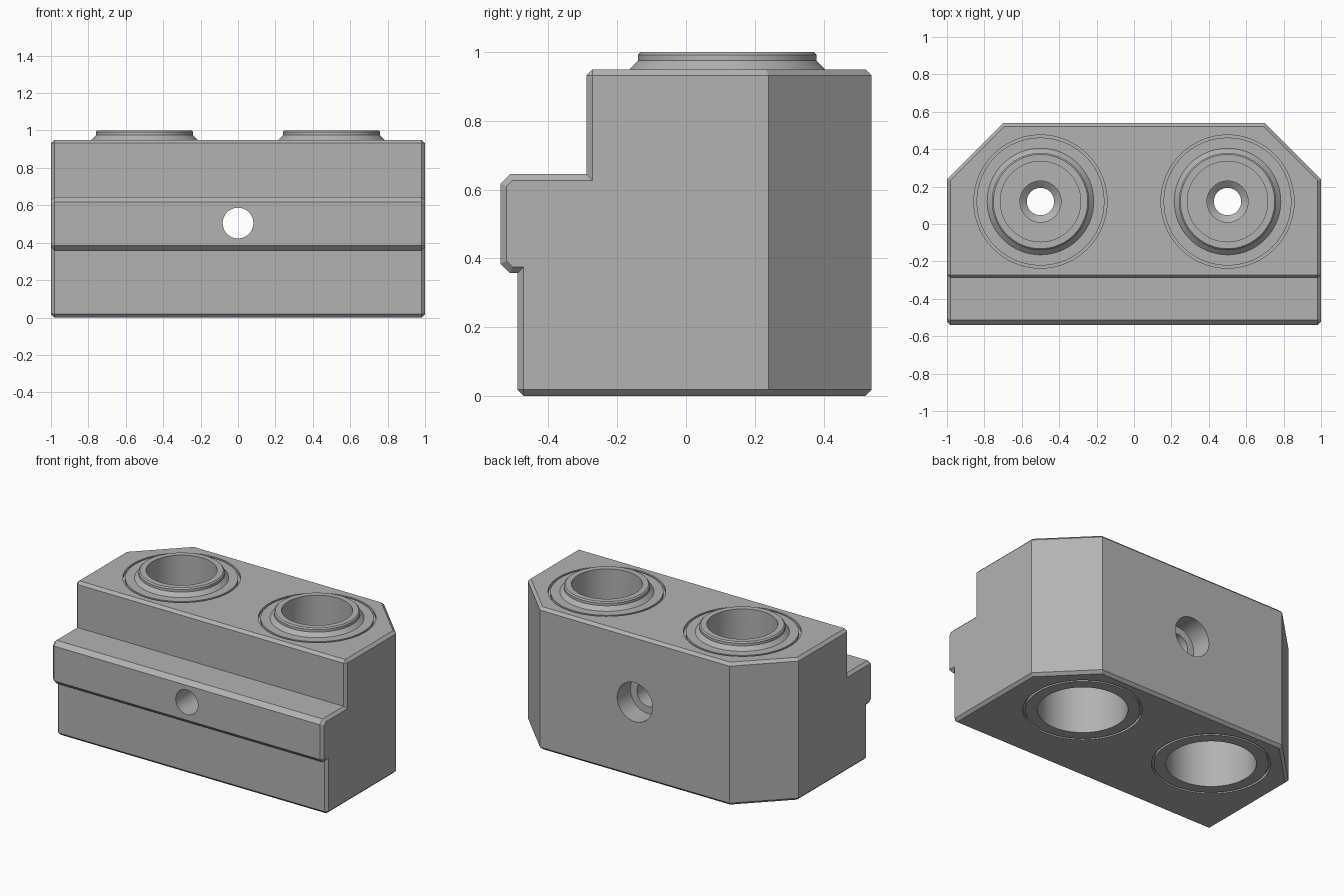
import bpy, bmesh, math
from mathutils import Vector, Matrix

cube = bpy.data.objects.get("Cube")
if cube:
    bpy.data.objects.remove(cube, do_unlink=True)

grey = bpy.data.materials.new("machined grey")
grey.use_nodes = True
colour = (0.45, 0.45, 0.45, 1)
grey.diffuse_color = colour
grey.node_tree.nodes["Principled BSDF"].inputs["Base Color"].default_value = colour

CHAMFER = 0.018
BORES = [(-0.5, 0.12), (0.5, 0.12)]


def make_object(name, bm):
    bmesh.ops.recalc_face_normals(bm, faces=bm.faces)
    mesh = bpy.data.meshes.new(name)
    bm.to_mesh(mesh)
    bm.free()
    mesh.materials.append(grey)
    ob = bpy.data.objects.new(name, mesh)
    bpy.context.collection.objects.link(ob)
    return ob


def lathe(name, profile, matrix, segments=64):
    """Revolve a closed (radius, height) loop into a solid about its axis."""
    bm = bmesh.new()
    verts = [bm.verts.new((r, 0, z)) for r, z in profile]
    edges = [bm.edges.new((a, b)) for a, b in zip(verts, verts[1:] + verts[:1])
             if a.co.x > 0 or b.co.x > 0]
    bmesh.ops.spin(bm, geom=verts + edges, axis=(0, 0, 1), cent=(0, 0, 0),
                   angle=math.tau, steps=segments)
    bmesh.ops.remove_doubles(bm, verts=bm.verts, dist=1e-5)
    bm.transform(matrix)
    return make_object(name, bm)


def combine(target, tool, operation):
    """Apply a boolean and discard the tool."""
    tool.hide_render = True
    mod = target.modifiers.new(operation.title(), "BOOLEAN")
    mod.operation = operation
    mod.solver = "EXACT"
    mod.object = tool
    bpy.context.view_layer.objects.active = target
    bpy.ops.object.modifier_apply(modifier=mod.name)
    bpy.data.objects.remove(tool, do_unlink=True)


# Stepped block: side profile (y, z) extruded along x
profile = [(-0.49, 0), (0.54, 0), (0.54, 0.95), (-0.29, 0.95), (-0.29, 0.645),
           (-0.512, 0.645), (-0.54, 0.617), (-0.54, 0.385), (-0.512, 0.357),
           (-0.49, 0.357)]
bm = bmesh.new()
end = bm.faces.new([bm.verts.new((-1, y, z)) for y, z in profile])
ext = bmesh.ops.extrude_face_region(bm, geom=[end], use_keep_orig=True)
bmesh.ops.translate(bm, vec=(2, 0, 0),
                    verts=[g for g in ext["geom"] if isinstance(g, bmesh.types.BMVert)])
bmesh.ops.recalc_face_normals(bm, faces=bm.faces)

# Slanted back corners
for side in (-1, 1):
    cut = bmesh.ops.bisect_plane(bm, geom=bm.verts[:] + bm.edges[:] + bm.faces[:],
                                 plane_co=(side, 0.24, 0), plane_no=(side, 1, 0),
                                 clear_outer=True)
    rim = [g for g in cut["geom_cut"] if isinstance(g, bmesh.types.BMEdge)]
    bmesh.ops.edgeloop_fill(bm, edges=rim)
bmesh.ops.recalc_face_normals(bm, faces=bm.faces)


# Chamfer end outlines plus the bottom and top rims, leaving back uprights sharp
def wants_chamfer(edge):
    a, b = (v.co for v in edge.verts)
    mid = (a + b) / 2
    upright = abs(a.z - b.z) > 0.1
    if upright and mid.y > 0:
        return False
    on_end = abs(a.x) > 0.999 and abs(a.x - b.x) < 1e-4
    on_rim = not upright and (mid.z < 0.001 or mid.z > 0.949)
    return on_end or on_rim


bmesh.ops.bevel(bm, geom=[e for e in bm.edges if wants_chamfer(e)], offset=CHAMFER,
                offset_type="OFFSET", segments=1, profile=0.5, affect="EDGES",
                clamp_overlap=False)
body = make_object("stepped_block", bm)

for x, y in BORES:
    place = Matrix.Translation((x, y, 0))
    # Raised collar with a flared foot
    combine(body, lathe("collar", [(0, 0.9), (0.285, 0.9), (0.285, 0.95), (0.26, 0.975),
                                   (0.26, 0.992), (0.252, 1), (0, 1)], place), "UNION")
    # Thin sealing grooves on the top and bottom
    for low, high in ((0.93, 1.0), (-0.05, 0.02)):
        combine(body, lathe("groove", [(0.342, low), (0.356, low), (0.356, high),
                                       (0.342, high)], place), "DIFFERENCE")
    # Stepped bore: wide socket below, narrow passage, cup above
    combine(body, lathe("bore", [(0, -0.1), (0.27, -0.1), (0.27, 0.4), (0.073, 0.4),
                                 (0.073, 0.52), (0.11, 0.55), (0.11, 0.6),
                                 (0.215, 0.6), (0.215, 1.1), (0, 1.1)], place), "DIFFERENCE")

# Cross bolt hole with a counterbore at the back
along_y = Matrix.Translation((0, 0, 0.505)) @ Matrix.Rotation(-math.pi / 2, 4, "X")
combine(body, lathe("bolt_hole", [(0, -0.7), (0.082, -0.7), (0.082, 0.4), (0.13, 0.4),
                                  (0.13, 0.7), (0, 0.7)], along_y), "DIFFERENCE")

bpy.ops.object.select_all(action="DESELECT")
body.select_set(True)
bpy.context.view_layer.objects.active = body
bpy.ops.object.shade_smooth_by_angle(angle=math.radians(25))
